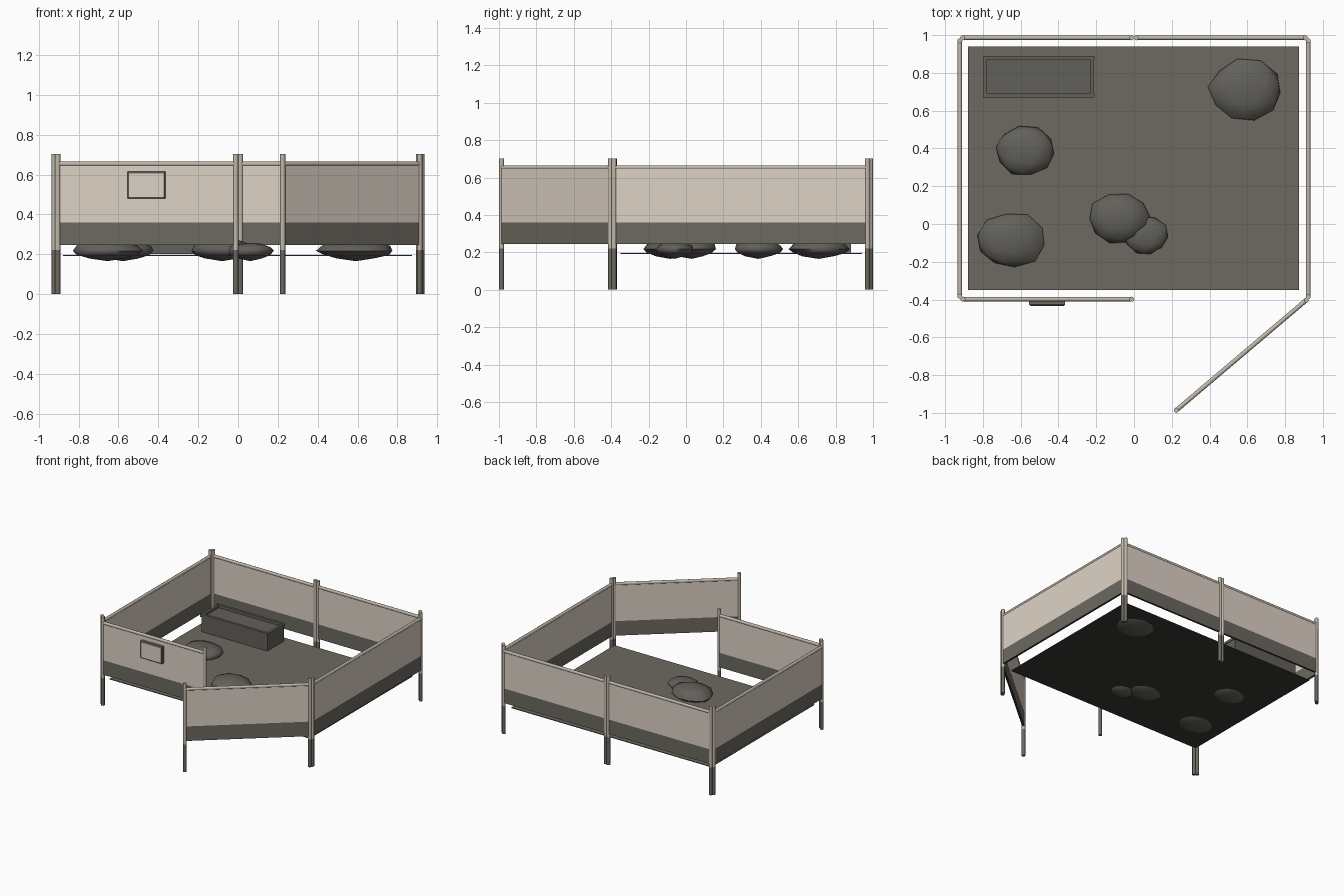
import bpy, bmesh, math, random
from mathutils import Vector, Matrix

if "Cube" in bpy.data.objects:
    bpy.data.objects.remove(bpy.data.objects["Cube"])

random.seed(4)


def material(name, srgb):
    m = bpy.data.materials.new(name)
    lin = [((c / 255 + 0.055) / 1.055) ** 2.4 for c in srgb]
    m.diffuse_color = (*lin, 1)
    m.use_nodes = True
    m.node_tree.nodes["Principled BSDF"].inputs["Base Color"].default_value = m.diffuse_color
    return m


TAN = material("tan board", (222, 211, 198))
POST = material("weathered post", (193, 184, 170))
DARK = material("dark base", (109, 105, 97))
STONE = material("stone grey", (98, 96, 90))
UNDER = material("black underside", (56, 55, 52))


def finish(name, bm, mats, smooth=None):
    bmesh.ops.recalc_face_normals(bm, faces=bm.faces)
    me = bpy.data.meshes.new(name)
    bm.to_mesh(me)
    bm.free()
    ob = bpy.data.objects.new(name, me)
    bpy.context.collection.objects.link(ob)
    for m in mats:
        me.materials.append(m)
    if smooth:
        bpy.ops.object.select_all(action='DESELECT')
        ob.select_set(True)
        bpy.context.view_layer.objects.active = ob
        bpy.ops.object.shade_smooth_by_angle(angle=math.radians(smooth))
    return ob


def add_box(bm, center, size, angle=0, mat=0):
    m = (Matrix.Translation(center) @ Matrix.Rotation(angle, 4, 'Z')
         @ Matrix.Diagonal((*size, 1)))
    vs = bmesh.ops.create_cube(bm, size=1, matrix=m)["verts"]
    for f in {f for v in vs for f in v.link_faces}:
        f.material_index = mat


def add_rod(bm, a, b, r, mat=0):
    a, b = Vector(a), Vector(b)
    d = b - a
    m = Matrix.Translation((a + b) / 2) @ d.to_track_quat('Z', 'Y').to_matrix().to_4x4()
    vs = bmesh.ops.create_cone(bm, cap_ends=True, segments=8, radius1=r, radius2=r,
                               depth=d.length, matrix=m)["verts"]
    for f in {f for v in vs for f in v.link_faces}:
        f.material_index = mat


def paint_underside(bm, mat):
    bm.normal_update()
    for f in bm.faces:
        if f.normal.z < -0.9:
            f.material_index = mat


def fence_section(name, a, b):
    a, b = Vector((*a, 0)), Vector((*b, 0))
    mid, d = (a + b) / 2, b - a
    ang = math.atan2(d.y, d.x)
    # two-tone board
    bm = bmesh.new()
    for z0, z1, mat in ((0.245, 0.36, 1), (0.36, 0.65, 0)):
        add_box(bm, mid + Vector((0, 0, (z0 + z1) / 2)), (d.length, 0.016, z1 - z0), ang, mat)
    paint_underside(bm, 2)
    finish(name + "_board", bm, [TAN, DARK, UNDER])
    # top rail and end posts with dark feet
    bm = bmesh.new()
    up = Vector((0, 0, 1))
    add_rod(bm, a + up * 0.653, b + up * 0.653, 0.012)
    for p in (a, b):
        add_rod(bm, p, p + up * 0.22, 0.0135, 1)
        add_rod(bm, p + up * 0.22, p + up * 0.702, 0.0135)
    finish(name + "_posts_and_rail", bm, [POST, DARK], 50)


# fence and open gate
fence_section("back_left_fence", (-0.907, 0.986), (-0.012, 0.986))
fence_section("back_right_fence", (0.012, 0.986), (0.907, 0.986))
fence_section("left_fence", (-0.922, 0.97), (-0.922, -0.382))
fence_section("right_fence", (0.922, 0.97), (0.922, -0.385))
fence_section("front_fence", (-0.905, -0.398), (-0.012, -0.398))
fence_section("gate", (0.912, -0.403), (0.224, -0.986))

# floor with a black underside
bm = bmesh.new()
add_box(bm, (-0.003, 0.295, 0.194), (1.752, 1.29, 0.006))
paint_underside(bm, 1)
finish("floor", bm, [DARK, UNDER])

# plain plaque on the front fence, with dark edges
bm = bmesh.new()
add_box(bm, (-0.46, -0.418, 0.547), (0.19, 0.03, 0.135))
bmesh.ops.bevel(bm, geom=[e for e in bm.edges if all(v.co.y < -0.42 for v in e.verts)],
                offset=0.006, segments=1, affect='EDGES')
bm.normal_update()
for f in bm.faces:
    f.material_index = 0 if abs(f.normal.y) > 0.95 else 1
finish("plaque", bm, [TAN, DARK])

# shallow-topped trough
bm = bmesh.new()
x0, x1, y0, y1, z0, z1 = -0.80, -0.21, 0.67, 0.89, 0.20, 0.335
cx, cy = (x0 + x1) / 2, (y0 + y1) / 2
add_box(bm, (cx, cy, (z0 + 0.32) / 2), (x1 - x0 - 0.014, y1 - y0 - 0.014, 0.32 - z0))
finish("trough", bm, [STONE])

# trough rim
bm = bmesh.new()
for s in (-1, 1):
    add_box(bm, (cx, cy + s * (y1 - y0 - 0.02) / 2, z1 - 0.004), (x1 - x0, 0.02, 0.024))
    add_box(bm, (cx + s * (x1 - x0 - 0.024) / 2, cy, z1 - 0.006), (0.02, y1 - y0 - 0.04, 0.02))
finish("trough_rim", bm, [STONE])

# flattened rocks with pointed undersides, sunk through the floor
ROCKS = [(0.592, 0.71, 0.195, 0.165, 0.055), (-0.577, 0.387, 0.162, 0.135, 0.05),
         (-0.655, -0.085, 0.185, 0.148, 0.055), (-0.08, 0.03, 0.165, 0.133, 0.065),
         (0.062, -0.06, 0.122, 0.103, 0.04)]
for i, (x, y, rx, ry, h) in enumerate(ROCKS):
    bm = bmesh.new()
    bmesh.ops.create_icosphere(bm, subdivisions=2, radius=1)
    spin = Matrix.Rotation(random.uniform(0, 6.28), 3, 'Z')
    for v in bm.verts:
        p = spin @ v.co
        z = p.z * h
        if p.z < 0:
            z = (0.7 * p.z - 0.3 * (1 - math.hypot(p.x, p.y))) * 0.052
        k = random.uniform(0.93, 1.04)
        v.co = (x + p.x * rx * k, y + p.y * ry * k, 0.217 + z)
    finish(f"rock_{i + 1}", bm, [STONE], 50)
